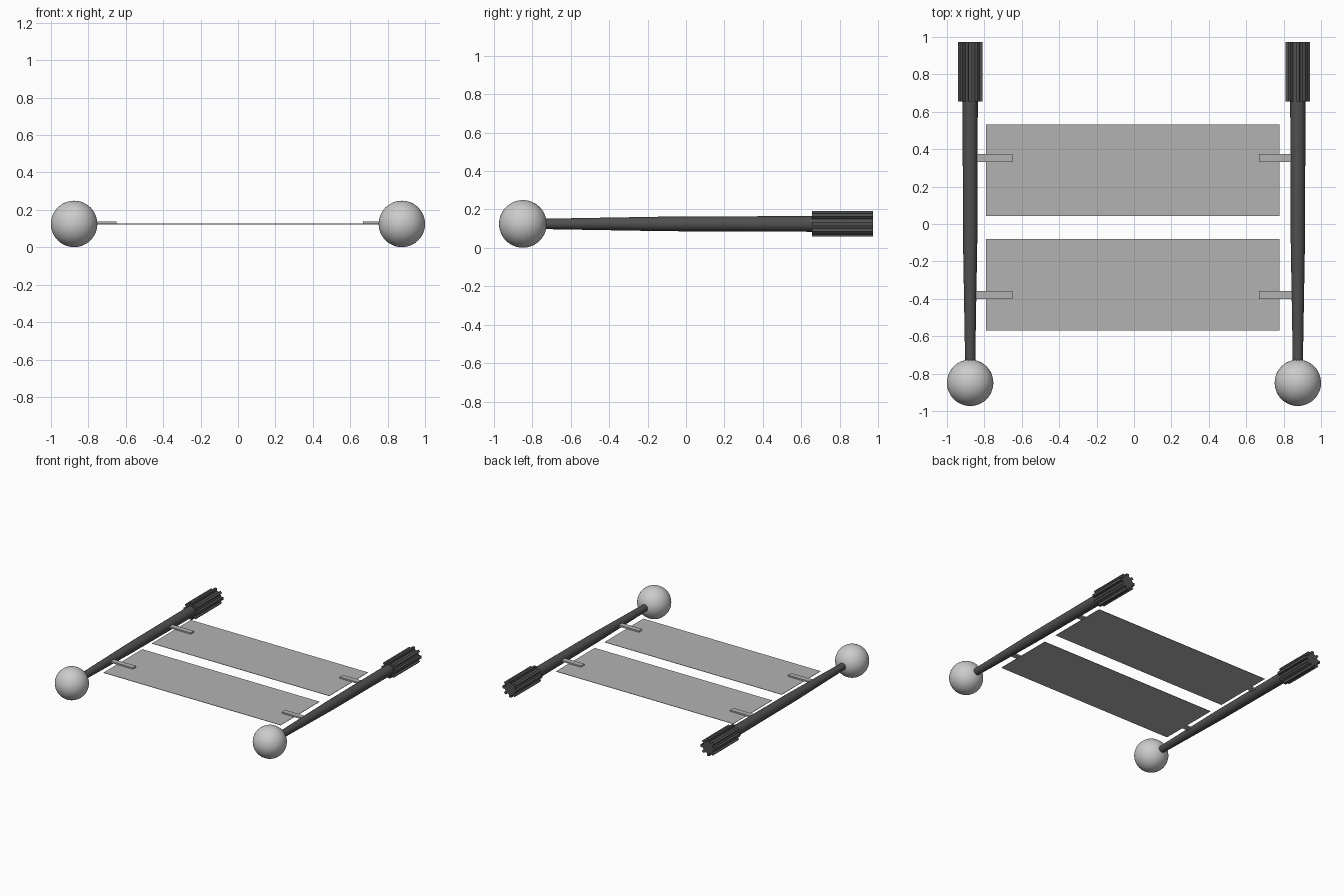
import bpy, bmesh
from math import pi, cos, sin

if "Cube" in bpy.data.objects:
    bpy.data.objects.remove(bpy.data.objects["Cube"])

ZC = 0.125      # height of the common centre line
XR = 0.876      # side offset of each handle


def material(name, v):
    m = bpy.data.materials.new(name)
    m.diffuse_color = (v, v, v, 1)
    m.use_nodes = True
    m.node_tree.nodes["Principled BSDF"].inputs["Base Color"].default_value = m.diffuse_color
    return m


DARK = material("dark_grey", 0.08)
MID = material("mid_grey", 0.45)


def make(name, verts, faces, mat=None):
    me = bpy.data.meshes.new(name)
    me.from_pydata(verts, [], faces)
    bm = bmesh.new()
    bm.from_mesh(me)
    bmesh.ops.recalc_face_normals(bm, faces=bm.faces)
    bm.to_mesh(me)
    bm.free()
    ob = bpy.data.objects.new(name, me)
    bpy.context.collection.objects.link(ob)
    if mat:
        me.materials.append(mat)
    return ob


def loft(name, x, rings, mat=None):
    """Join rings of (y, [(angle, radius), ...]) along y, with capped ends."""
    n = len(rings[0][1])
    verts = [(x + r * cos(a), y, ZC + r * sin(a)) for y, ring in rings for a, r in ring]
    faces = [(k * n + i, k * n + (i + 1) % n, (k + 1) * n + (i + 1) % n, (k + 1) * n + i)
             for k in range(len(rings) - 1) for i in range(n)]
    faces += [tuple(range(n)), tuple(range((len(rings) - 1) * n, len(rings) * n))]
    return make(name, verts, faces, mat)


def box(name, x0, x1, y0, y1, z0, z1, mat):
    verts = [(x, y, z) for x in (x0, x1) for y in (y0, y1) for z in (z0, z1)]
    faces = [(0, 1, 3, 2), (4, 6, 7, 5), (0, 4, 5, 1), (2, 3, 7, 6), (0, 2, 6, 4), (1, 5, 7, 3)]
    return make(name, verts, faces, mat)


def circle(r, n=24):
    return [(2 * pi * i / n, r) for i in range(n)]


def smooth(ob):
    bpy.ops.object.select_all(action='DESELECT')
    ob.select_set(True)
    bpy.context.view_layer.objects.active = ob
    bpy.ops.object.shade_smooth_by_angle(angle=pi / 6)


# Fluted grip section: eight ridges with grooves between them
TEETH = 8
flutes = []
for t in range(TEETH):
    a = 2 * pi * t / TEETH
    flutes += [(a - 0.15, 0.067), (a + 0.15, 0.067),
               (a + 0.22, 0.047), (a + 2 * pi / TEETH - 0.22, 0.047)]

for side, s in (("left", -1), ("right", 1)):
    x = s * XR

    # Ball at the front end
    bpy.ops.mesh.primitive_uv_sphere_add(segments=48, ring_count=24, radius=0.124,
                                         location=(x, -0.849, ZC))
    ball = bpy.context.object
    ball.name = side + "_ball"
    smooth(ball)

    # Tapered rod
    rod = loft(side + "_rod", x, [(-0.74, circle(0.027)), (-0.1, circle(0.038)),
                                  (0.67, circle(0.041))], DARK)
    smooth(rod)

    # Fluted grip at the back end
    loft(side + "_grip", x, [(0.655, flutes), (0.973, flutes)], DARK)

    # Flat tabs joining the rod to the panels
    inner = -0.65 if s < 0 else 0.668
    for row, y in (("front", -0.380), ("back", 0.352)):
        box(f"{side}_{row}_tab", min(x, inner), max(x, inner), y - 0.021, y + 0.021,
            0.125, 0.137, MID)

# Two thin panels slung between the handles
for row, y0, y1 in (("front", -0.57, -0.08), ("back", 0.043, 0.533)):
    box(row + "_panel", -0.791, 0.777, y0, y1, 0.123, 0.126, MID)
